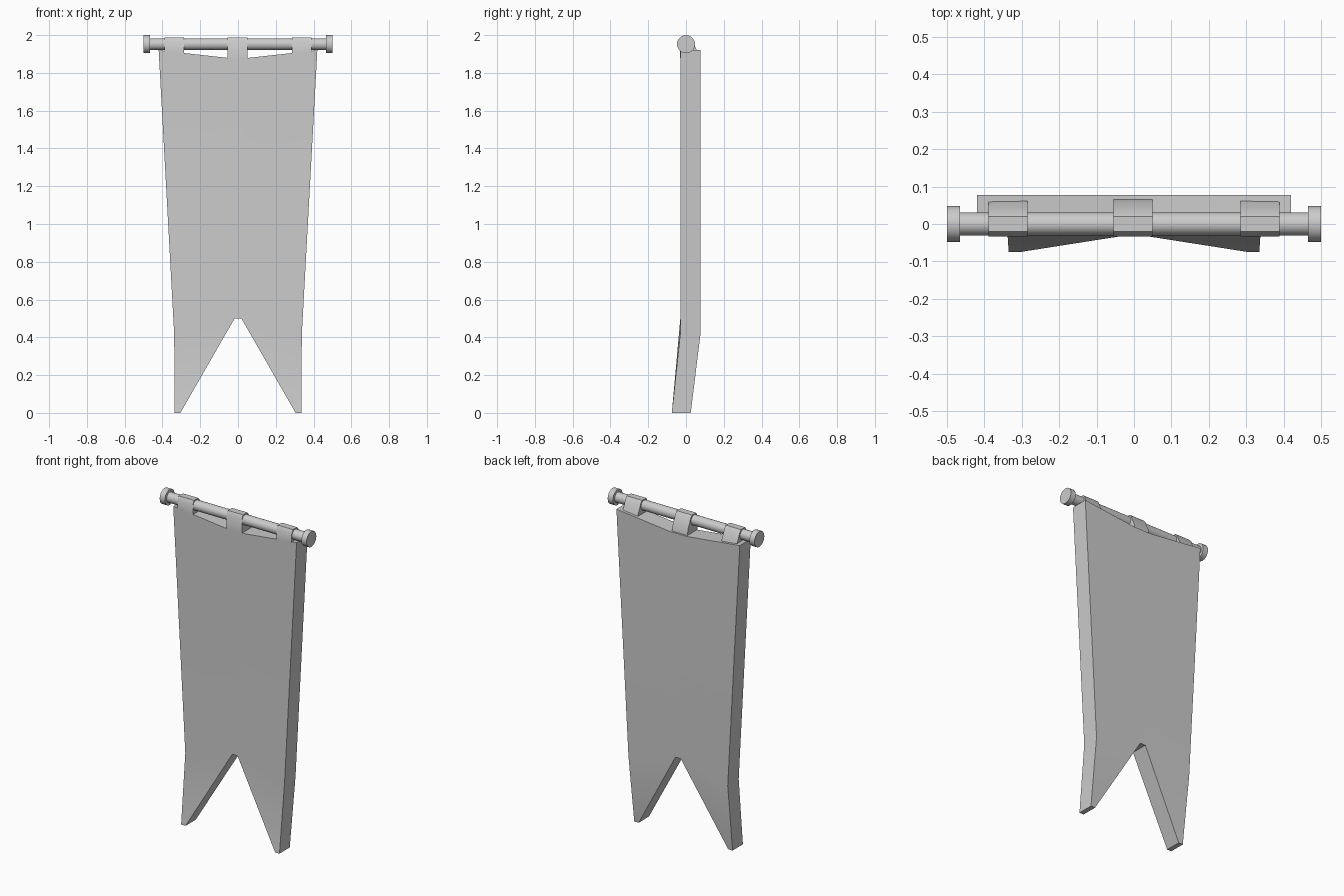
import bpy, bmesh, math

if "Cube" in bpy.data.objects:
    bpy.data.objects.remove(bpy.data.objects["Cube"])

ROD_Z = 1.952


def finish(name, bm):
    bmesh.ops.recalc_face_normals(bm, faces=bm.faces[:])
    me = bpy.data.meshes.new(name)
    bm.to_mesh(me)
    bm.free()
    ob = bpy.data.objects.new(name, me)
    bpy.context.collection.objects.link(ob)
    bpy.ops.object.select_all(action='DESELECT')
    ob.select_set(True)
    bpy.context.view_layer.objects.active = ob
    bpy.ops.object.shade_smooth_by_angle(angle=math.radians(35))
    return ob


def cylinder_x(name, x0, x1, radius, sides=20):
    bpy.ops.mesh.primitive_cylinder_add(
        vertices=sides, radius=radius, depth=x1 - x0,
        location=((x0 + x1) / 2, 0, ROD_Z), rotation=(0, math.pi / 2, 0))
    ob = bpy.context.object
    ob.name = name
    bpy.ops.object.shade_smooth_by_angle(angle=math.radians(35))


def cloth_top(x):
    # height of the sagging upper edge of the cloth
    return 1.88 + 0.04 * max(0, abs(x) - 0.06) / 0.36


# Rod with end caps
cylinder_x("rod", -0.47, 0.47, 0.031)
cylinder_x("end_cap_left", -0.5, -0.465, 0.048)
cylinder_x("end_cap_right", 0.465, 0.5, 0.048)

# Cloth: body and two forward-bent tails, extruded backwards
FRONT, BACK = -0.03, 0.077
half = [(0.06, 1.88), (0.42, 1.92), (0.338, 0.42), (0.018, 0.5)]
tail = [(0.335, 0.0), (0.305, 0.0)]
bm = bmesh.new()
sides = []
for s in (1, -1):
    body = [bm.verts.new((s * x, FRONT, z)) for x, z in half]
    tips = [bm.verts.new((s * x, -0.075, z)) for x, z in tail]
    bm.faces.new([body[3], body[2]] + tips)
    sides.append(body)
bm.faces.new(sides[0] + sides[1][::-1])
ext = bmesh.ops.extrude_face_region(bm, geom=bm.faces[:])
for v in ext["geom"]:
    if isinstance(v, bmesh.types.BMVert):
        v.co.y += BACK - FRONT if v.co.z > 0.1 else 0.1
cloth = finish("banner_cloth", bm)
cloth.modifiers.new("weighted", 'WEIGHTED_NORMAL').keep_sharp = True

# Straps over the rod, ending on the upper edge of the cloth
arch = [(-0.033, 1.965), (-0.02, 1.988), (0.02, 1.988),
        (0.034, 1.972), (0.045, 1.945), (0.058, 1.92)]
for name, cx in (("left", -0.337), ("middle", -0.003), ("right", 0.337)):
    bm = bmesh.new()
    rings = []
    for x in (cx - 0.052, cx + 0.052):
        low = cloth_top(x) - 0.002
        prof = [(-0.033, low)] + arch + [(0.06 + (1.915 - low) * 0.15, low)]
        rings.append([bm.verts.new((x, y, z)) for y, z in prof])
    a, b = rings
    bm.faces.new(a)
    bm.faces.new(b[::-1])
    for i in range(len(a)):
        j = (i + 1) % len(a)
        bm.faces.new((a[i], b[i], b[j], a[j]))
    finish("strap_" + name, bm)
